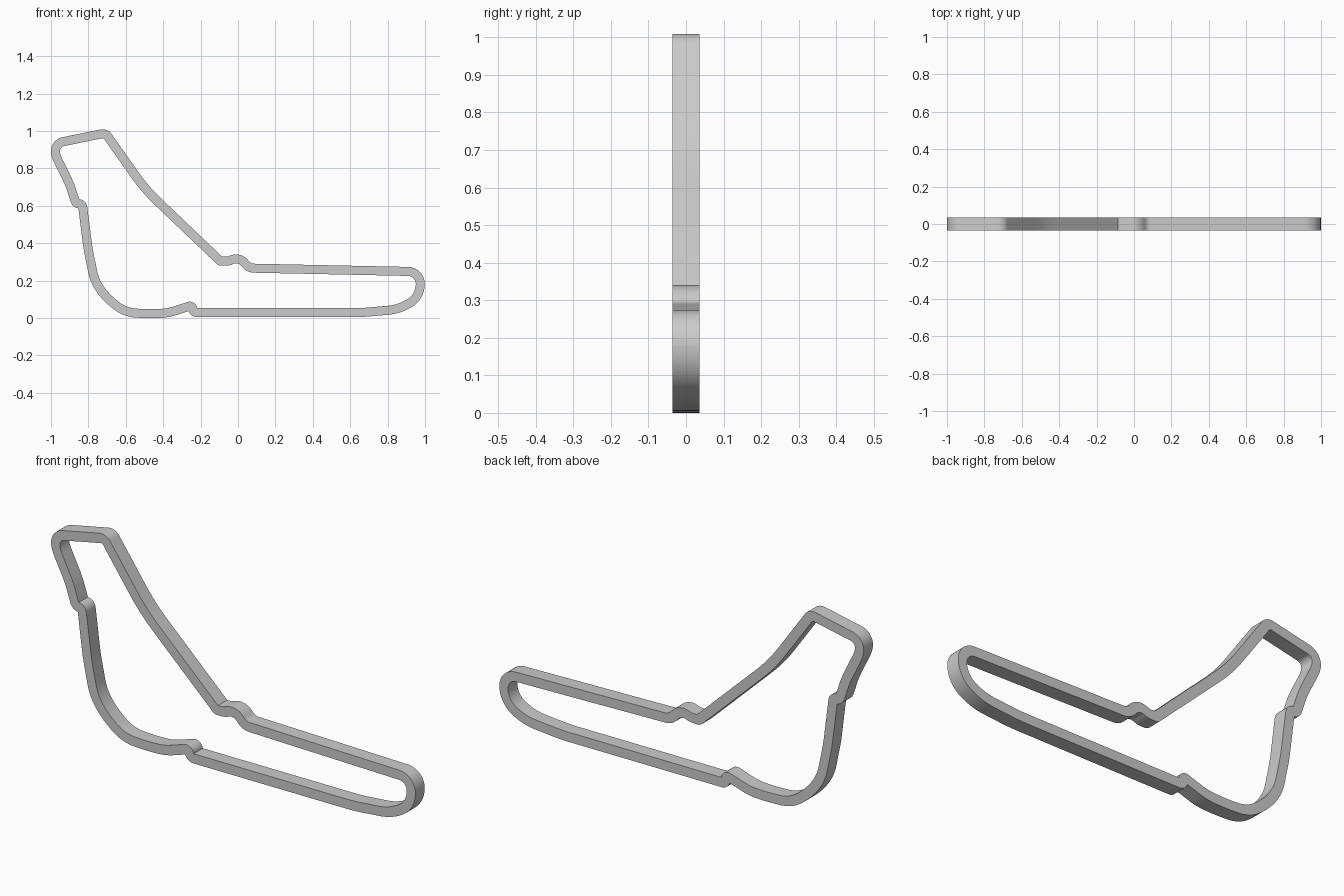
import bpy, bmesh, math
from mathutils import Vector

cube = bpy.data.objects.get("Cube")
if cube:
    bpy.data.objects.remove(cube)

HALF_WIDTH = 0.024   # half the band's thickness, seen from the front
HALF_DEPTH = 0.036   # half the band's depth along y
BIG = 9.0            # radius limited only by the neighbouring corners

# Centreline corners, counter-clockwise from the front: x, z, corner radius
CORNERS = [
    (-0.243, 0.067, 0.021), (-0.241, 0.027, 0.021),
    (0.660, 0.027, 1.00), (0.864, 0.045, BIG), (0.973, 0.112, BIG),
    (0.976, 0.246, 0.08),
    (0.061, 0.265, 0.06), (0.019, 0.310, BIG), (-0.019, 0.316, BIG),
    (-0.051, 0.302, BIG), (-0.094, 0.302, 0.016),
    (-0.495, 0.684, 0.95), (-0.709, 0.987, 0.034),
    (-0.955, 0.937, BIG), (-0.979, 0.901, BIG), (-0.971, 0.858, BIG),
    (-0.901, 0.717, 0.50), (-0.866, 0.610, 0.024), (-0.832, 0.607, 0.021),
    (-0.802, 0.369, 0.90), (-0.767, 0.198, BIG), (-0.714, 0.118, BIG),
    (-0.607, 0.027, BIG), (-0.473, 0.021, BIG), (-0.377, 0.024, 0.30),
]


def corner_points(prev, cur, nxt, radius, steps=8):
    """Round one corner; return matching (left, right) edge points."""
    d1, d2 = cur - prev, nxt - cur
    room = 0.5 * min(d1.length, d2.length)
    d1.normalize()
    d2.normalize()
    cross = d1.x * d2.y - d1.y * d2.x
    turn = math.atan2(cross, d1.dot(d2))
    side = 1 if turn > 0 else -1            # +1 turns left
    half = abs(turn) / 2
    r = min(radius, room / math.tan(half))
    left1 = Vector((-d1.y, d1.x))
    centre = cur - d1 * r * math.tan(half) + left1 * side * r
    bisector = (left1 + Vector((-d2.y, d2.x))).normalized() * side
    mitre = cur + bisector * HALF_WIDTH / math.cos(half)
    base = math.atan2(left1.y, left1.x)
    pairs = []
    for i in range(steps + 1):
        a = base + turn * i / steps
        normal = Vector((math.cos(a), math.sin(a))) * side   # towards centre
        inner = mitre if r < HALF_WIDTH else centre - normal * (r - HALF_WIDTH)
        outer = centre - normal * (r + HALF_WIDTH)
        pairs.append((inner, outer) if side > 0 else (outer, inner))
    return pairs


# Outline of the closed band
path = [Vector(c[:2]) for c in CORNERS]
count = len(path)
outline = []
for i, c in enumerate(CORNERS):
    outline += corner_points(path[i - 1], path[i], path[(i + 1) % count], c[2])
floor = min(min(l.y, r.y) for l, r in outline)

# Sweep the rectangular section round the outline
bm = bmesh.new()
rings = []
for left, right in outline:
    section = [(left, -HALF_DEPTH), (right, -HALF_DEPTH),
               (right, HALF_DEPTH), (left, HALF_DEPTH)]
    rings.append([bm.verts.new((p.x, y, p.y - floor)) for p, y in section])
for i, ring in enumerate(rings):
    last = rings[i - 1]
    for k in range(4):
        n = (k + 1) % 4
        bm.faces.new((last[k], last[n], ring[n], ring[k]))
bmesh.ops.remove_doubles(bm, verts=bm.verts, dist=1e-5)
bmesh.ops.recalc_face_normals(bm, faces=bm.faces)
mesh = bpy.data.meshes.new("circuit_band")
bm.to_mesh(mesh)
bm.free()

# Plain grey finish
grey = bpy.data.materials.new("light_grey")
grey.use_nodes = True
colour = (0.6, 0.6, 0.6, 1)
grey.diffuse_color = colour
grey.node_tree.nodes["Principled BSDF"].inputs["Base Color"].default_value = colour
mesh.materials.append(grey)

band = bpy.data.objects.new("circuit_band", mesh)
bpy.context.collection.objects.link(band)
bpy.ops.object.select_all(action='DESELECT')
band.select_set(True)
bpy.context.view_layer.objects.active = band
bpy.ops.object.shade_smooth_by_angle(angle=math.radians(30))
